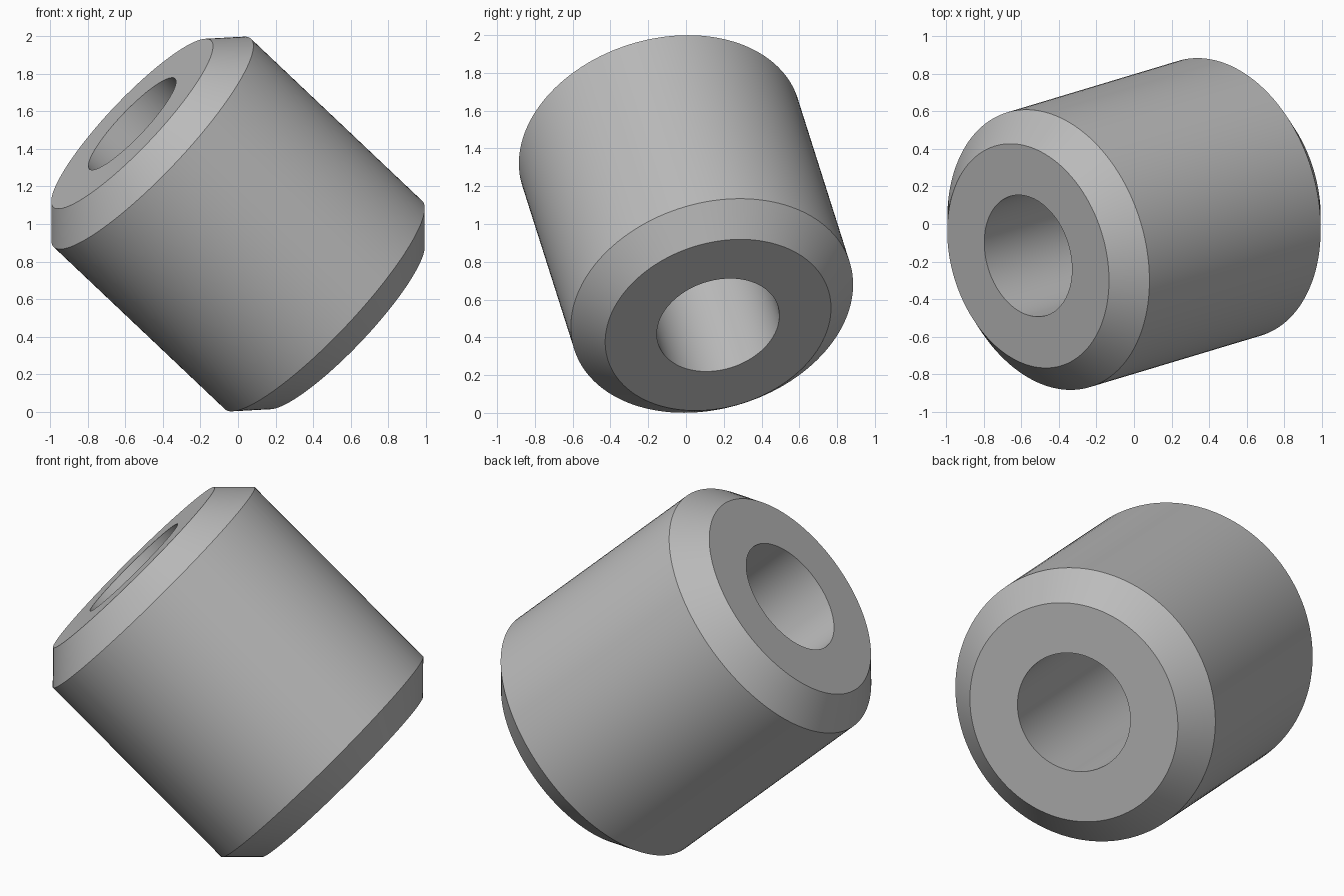
import bpy
import bmesh
from math import radians, tau
from mathutils import Vector, Matrix

cube = bpy.data.objects.get("Cube")
if cube:
    bpy.data.objects.remove(cube, do_unlink=True)

# Single grey material
grey = bpy.data.materials.new("plain grey")
grey.use_nodes = True
colour = (0.5, 0.5, 0.5, 1)
grey.diffuse_color = colour
grey.node_tree.nodes["Principled BSDF"].inputs["Base Color"].default_value = colour

# Bushing dimensions
BORE, FACE, OUTER = 0.332, 0.612, 0.765
HALF, SHOULDER = 0.796, 0.644
SIDES = 128

# Closed cross-section (radius, height), spun around the axis
profile = [(BORE, -HALF), (FACE, -HALF), (OUTER, -SHOULDER),
           (OUTER, SHOULDER), (FACE, HALF), (BORE, HALF)]
bm = bmesh.new()
verts = [bm.verts.new((r, 0, z)) for r, z in profile]
edges = [bm.edges.new((v, verts[(i + 1) % len(verts)])) for i, v in enumerate(verts)]
bmesh.ops.spin(bm, geom=verts + edges, cent=(0, 0, 0), axis=(0, 0, 1),
               angle=tau, steps=SIDES, use_duplicate=False)
bmesh.ops.remove_doubles(bm, verts=bm.verts, dist=0.0001)
bmesh.ops.recalc_face_normals(bm, faces=bm.faces)

# Tilt the axis and lift the part onto the ground
axis = Vector((-0.565, -0.17, 0.535))
tilt = axis.to_track_quat('Z', 'Y').to_matrix().to_4x4()
bm.transform(Matrix.Translation((0, 0, 1)) @ tilt)

mesh = bpy.data.meshes.new("chamfered_bushing")
bm.to_mesh(mesh)
bm.free()
mesh.materials.append(grey)
bushing = bpy.data.objects.new("chamfered_bushing", mesh)
bpy.context.collection.objects.link(bushing)

# Smooth walls with crisp chamfer edges
bpy.ops.object.select_all(action='DESELECT')
bushing.select_set(True)
bpy.context.view_layer.objects.active = bushing
bpy.ops.object.shade_smooth_by_angle(angle=radians(30))
